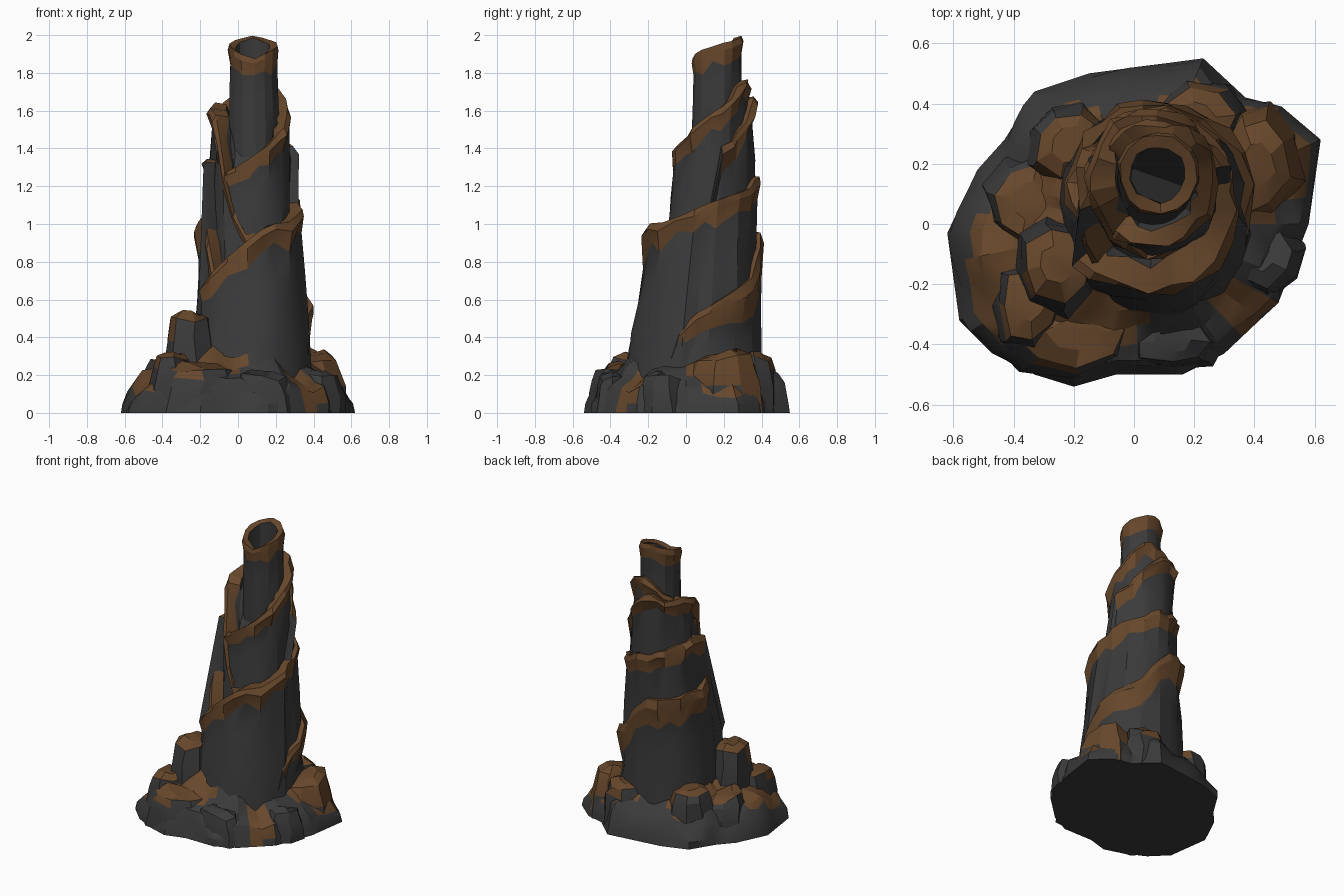
import bpy, bmesh, math, random
from mathutils import Vector, noise

random.seed(7)
if "Cube" in bpy.data.objects:
    bpy.data.objects.remove(bpy.data.objects["Cube"], do_unlink=True)


def material(name, rgb):
    m = bpy.data.materials.new(name)
    m.use_nodes = True
    m.diffuse_color = (*rgb, 1)
    m.node_tree.nodes["Principled BSDF"].inputs["Base Color"].default_value = (*rgb, 1)
    return m


MATS = [material("charcoal rock", (0.043, 0.043, 0.043)),
        material("rusty brown", (0.135, 0.063, 0.024))]


def jit(a):
    return random.uniform(-a, a)


def lump(x, y, z, scale):
    return noise.noise(Vector((x, y, z)) * scale)


def interp(keys, a):
    for (a0, z0), (a1, z1) in zip(keys, keys[1:]):
        if a <= a1:
            return z0 + (z1 - z0) * (a - a0) / (a1 - a0)
    return keys[-1][1]


def skin(name, rings, is_brown):
    """Join closed rings of points into one solid, painted by a rule."""
    bm = bmesh.new()
    rows = [[bm.verts.new(p) for p in ring] for ring in rings]
    n = len(rows[0])
    for j in range(len(rows) - 1):
        for i in range(n):
            k = (i + 1) % n
            f = bm.faces.new((rows[j][i], rows[j][k], rows[j + 1][k], rows[j + 1][i]))
            f.material_index = int(is_brown(j, i))
    bm.faces.new(rows[0][::-1])
    bm.faces.new(rows[-1]).material_index = int(is_brown(len(rows) - 1, 0))
    me = bpy.data.meshes.new(name)
    bm.to_mesh(me)
    bm.free()
    for m in MATS:
        me.materials.append(m)
    ob = bpy.data.objects.new(name, me)
    bpy.context.collection.objects.link(ob)
    bpy.ops.object.select_all(action='DESELECT')
    ob.select_set(True)
    bpy.context.view_layer.objects.active = ob
    bpy.ops.object.shade_smooth_by_angle(angle=math.radians(22))


def sleeve(name, z0, c0, c1, r0, r1, keys, band, lip, depth, n=24,
           front=0.0, rough=0.03, flare=0.022, seam=True):
    """Tapered rock tube whose brown rim climbs around the axis."""
    start, top = keys[0][0], max(z for _, z in keys)
    c0, c1 = Vector(c0), Vector(c1)
    rings = [[] for _ in range(9)]
    for i in range(n):
        deg = start + 360 * i / n
        a = math.radians(deg + jit(4))
        rim = interp(keys, deg) + jit(rough * 0.5)
        wide = band * (1 + 0.7 * lump(math.cos(a), math.sin(a), top, 3))
        low = max(z0 + 0.02, rim - wide)
        levels = [(z0 + (low - z0) * f, 0) for f in (0, 0.25, 0.5, 0.78, 1)]
        levels += [(rim - wide * 0.3, flare + jit(rough * 0.4)), (rim, flare * 0.4 + jit(rough * 0.3)),
                   (rim - 0.012, -lip + jit(lip * 0.3)), (rim - depth, -lip * 1.3)]
        for j, (ring, (z, dr)) in enumerate(zip(rings, levels)):
            t = (z - z0) / (top - z0)
            c = c0.lerp(c1, t)
            r = r0 + (r1 - r0) * t + dr + front * max(0, -math.sin(a))
            if j < 7:
                r += rough * lump(math.cos(a), math.sin(a), z * 2, 2.3) + jit(rough * 0.3)
            ring.append((c.x + r * math.cos(a), c.y + r * math.sin(a), z))
    # the steep step where the rim starts again stays bare rock
    skin(name, rings, lambda j, i: 4 <= j <= 6 and not (seam and i == n - 1))


# Tower: nested sleeves with climbing rims
sleeve("outer_sleeve", 0, (0.07, 0.06), (0.075, 0.12), 0.34, 0.265,
       [(-20, 0.46), (20, 0.62), (55, 0.72), (95, 0.94), (180, 1.0), (212, 1.08),
        (235, 0.62), (255, 0.2), (340, 0.2)], 0.18, 0.08, 0.1)
sleeve("lower_sleeve", 0, (0.07, 0.05), (0.075, 0.15), 0.32, 0.225,
       [(-140, 0.66), (-90, 0.94), (0, 1.12), (90, 1.25), (180, 1.35), (220, 1.3)],
       0.12, 0.08, 0.06, front=0.075)
sleeve("middle_sleeve", 0.6, (0.07, 0.12), (0.07, 0.155), 0.235, 0.2,
       [(10, 1.4), (90, 1.67), (180, 1.62), (215, 1.54), (240, 1.2), (260, 0.95), (370, 1.0)],
       0.11, 0.06, 0.05)
sleeve("upper_sleeve", 0.8, (0.075, 0.12), (0.08, 0.165), 0.22, 0.165,
       [(-140, 1.25), (-90, 1.35), (0, 1.6), (55, 1.76), (100, 1.75), (160, 1.6), (220, 1.4)],
       0.1, 0.05, 0.05, rough=0.022, front=0.02)
sleeve("chimney_pipe", 1.2, (0.085, 0.165), (0.082, 0.168), 0.14, 0.124,
       [(-90, 1.88), (0, 1.95), (90, 2.0), (180, 1.95), (270, 1.88)],
       0.1, 0.03, 0.4, n=14, rough=0.008, flare=0.012, seam=False)

# Rocky base skirt following an irregular outline
OUTLINE = [(.62, .28), (.49, .39), (.37, .42), (.23, .55), (-.15, .5), (-.33, .44),
           (-.43, .28), (-.52, .18), (-.62, -.03), (-.58, -.32), (-.47, -.43), (-.33, -.5),
           (-.2, -.54), (-.06, -.5), (.16, -.5), (.3, -.43), (.48, -.26), (.58, 0)]
edge = []
for p, q in zip(OUTLINE, OUTLINE[1:] + OUTLINE[:1]):
    edge += [Vector(p).lerp(Vector(q), f) for f in (0, 1 / 3, 2 / 3)]
SCALES = [1, 0.985, 0.94, 0.88, 0.8, 0.7, 0.58, 0.42]
HEIGHTS = [0, 0.05, 0.12, 0.165, 0.2, 0.235, 0.27, 0.33]
rings = []
for j, (s, z) in enumerate(zip(SCALES, HEIGHTS)):
    ring = []
    for p in edge:
        v = p * (s + (0.06 * lump(p.x, p.y, s, 7) if j else 0))
        bump = 0.1 * lump(v.x, v.y, 0.5, 6) if j > 1 else 0
        ring.append((v.x, v.y, z + bump))
    rings.append(ring)

# How far out the brown reaches, by angle around the base
REACH = [(-180, .88), (-150, .93), (-125, .85), (-85, .78), (-76, .6), (-46, .65), (-43, 1.1),
         (-33, 1.1), (-30, 0), (-4, 0), (6, .93), (45, .95), (70, .87), (78, .6),
         (100, .5), (112, .86), (135, .83), (160, .78), (180, .88)]


def base_brown(j, i):
    m = (edge[i] + edge[(i + 1) % len(edge)]) / 2
    outer = SCALES[j:j + 2]
    reach = interp(REACH, math.degrees(math.atan2(m.y, m.x)))
    return sum(outer) / len(outer) < reach + 0.08 * lump(m.x, m.y, 0, 7)


skin("rock_base", rings, base_brown)


# Boulders heaped against the tower, brown from the given ring upward
def boulder(name, x, y, rx, ry, h, brown=3, sides=8):
    turn = random.random()
    wobble = [1 + jit(0.14) for _ in range(sides)]
    tilt = jit(0.15), jit(0.15)
    rows = []
    for s, f in [(1.25, 0), (1.15, 0.45), (1.02, 0.75), (0.86, 0.93), (0.45, 1)]:
        row = []
        for i in range(sides):
            a = math.tau * i / sides + turn + jit(0.1)
            d = s * wobble[i] * (1 + jit(0.07))
            dx, dy = rx * d * math.cos(a), ry * d * math.sin(a)
            row.append((x + dx, y + dy, f * (h + jit(0.02) + tilt[0] * dx + tilt[1] * dy)))
        rows.append(row)
    skin(name, rows, lambda j, i: j >= brown or (j == brown - 1 and i % 4 == 0))


boulder("tall_boulder", -0.26, -0.13, 0.135, 0.15, 0.53)
boulder("front_boulder", -0.19, -0.36, 0.2, 0.14, 0.25)
boulder("right_boulder", -0.34, -0.26, 0.11, 0.14, 0.31)
boulder("right_rear_boulder", -0.35, 0.08, 0.13, 0.15, 0.28)
boulder("rear_boulder", -0.21, 0.27, 0.13, 0.13, 0.35)
boulder("back_boulder", 0.2, 0.35, 0.16, 0.11, 0.31)
boulder("left_boulder", 0.41, 0.2, 0.12, 0.18, 0.32, brown=1)
boulder("front_left_rock", 0.42, -0.1, 0.12, 0.12, 0.21, brown=9)
boulder("front_rock", 0.12, -0.39, 0.14, 0.08, 0.21, brown=9)
